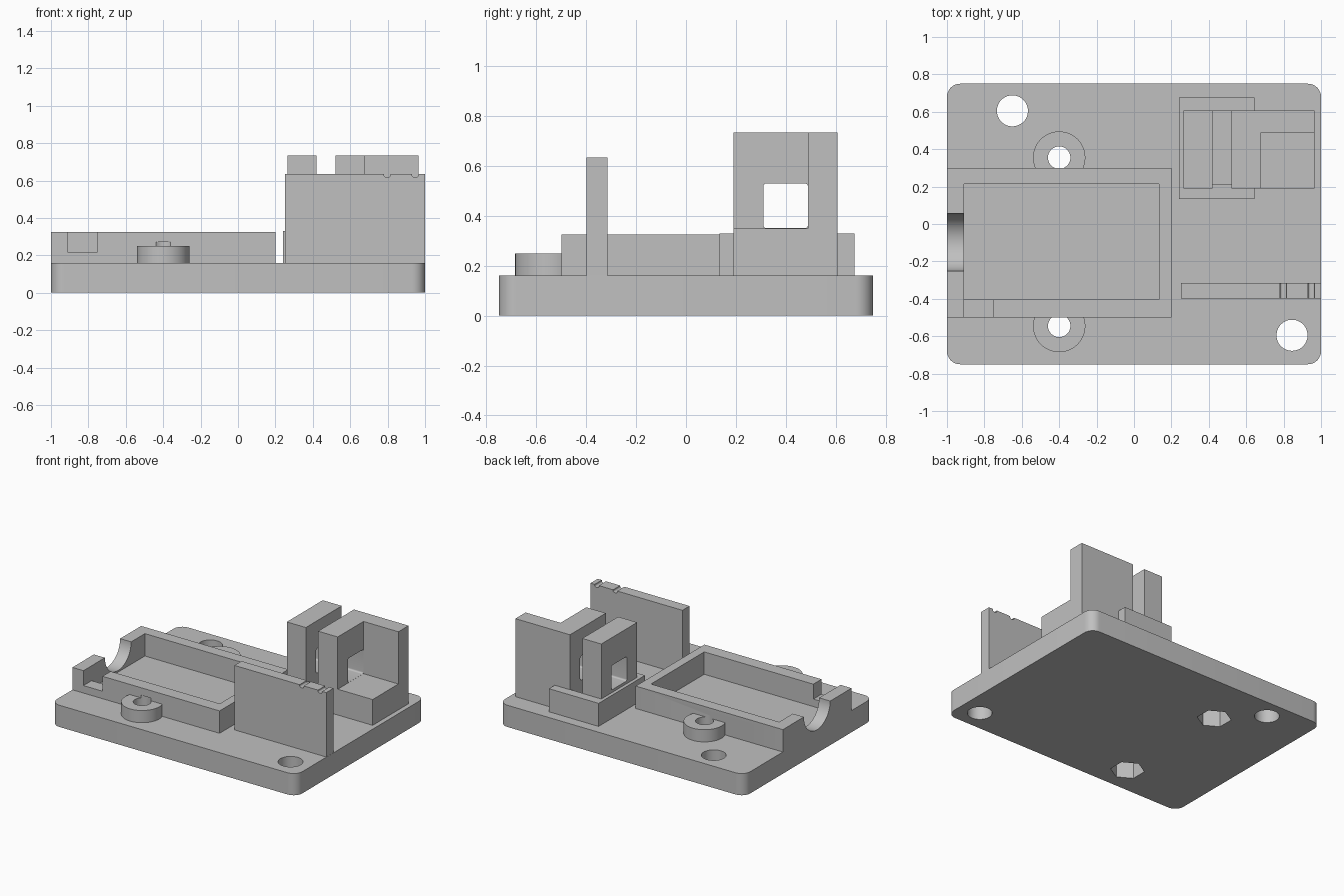
import bpy, bmesh, math
from mathutils import Matrix

cube = bpy.data.objects.get("Cube")
if cube:
    bpy.data.objects.remove(cube, do_unlink=True)

grey = bpy.data.materials.new("light grey plastic")
grey.use_nodes = True
GREY = (0.53, 0.53, 0.53, 1)
grey.diffuse_color = GREY
grey.node_tree.nodes["Principled BSDF"].inputs["Base Color"].default_value = GREY


def finish(name, bm):
    bmesh.ops.recalc_face_normals(bm, faces=bm.faces)
    mesh = bpy.data.meshes.new(name)
    bm.to_mesh(mesh)
    bm.free()
    mesh.materials.append(grey)
    ob = bpy.data.objects.new(name, mesh)
    bpy.context.collection.objects.link(ob)
    return ob


def box(name, x, y, z, round_axis=None, radius=0.0):
    """Box from (min, max) ranges; edges along round_axis may be rounded."""
    bm = bmesh.new()
    bmesh.ops.create_cube(bm, size=1)
    for v in bm.verts:
        v.co = [r[0] if c < 0 else r[1] for c, r in zip(v.co, (x, y, z))]
    if round_axis is not None:
        edges = [e for e in bm.edges
                 if abs((e.verts[0].co - e.verts[1].co).normalized()[round_axis]) > 0.9]
        bmesh.ops.bevel(bm, geom=edges, offset=radius, segments=8,
                        profile=0.5, affect='EDGES')
    return finish(name, bm)


def cylinder(name, centre, radius, length, axis="Z", sides=48, turn=0.0):
    bm = bmesh.new()
    bmesh.ops.create_cone(bm, cap_ends=True, segments=sides, radius1=radius,
                          radius2=radius, depth=length)
    spin = Matrix.Rotation(turn, 4, 'Z')
    if axis != "Z":
        spin = Matrix.Rotation(math.pi / 2, 4, 'Y' if axis == "X" else 'X') @ spin
    bmesh.ops.transform(bm, matrix=Matrix.Translation(centre) @ spin, verts=bm.verts)
    return finish(name, bm)


def cut(target, cutters):
    """Subtract each cutter from the target, then discard the cutters."""
    for c in cutters:
        c.hide_render = True
        mod = target.modifiers.new("cut", 'BOOLEAN')
        mod.operation = 'DIFFERENCE'
        mod.solver = 'EXACT'
        mod.object = c
    bpy.context.view_layer.update()
    done = target.evaluated_get(bpy.context.evaluated_depsgraph_get())
    mesh = bpy.data.meshes.new_from_object(done)
    target.modifiers.clear()
    target.data = mesh
    for c in cutters:
        bpy.data.objects.remove(c, do_unlink=True)


BASE_TOP = 0.16
BOSSES = {"back": (-0.4, 0.355), "front": (-0.4, -0.545)}
parts = []


def screw_holes():
    return [cylinder("screw_cutter", (x, y, 0.085), 0.06, 0.37)
            for x, y in BOSSES.values()]


# Base plate with mounting holes and hexagonal nut pockets underneath
base = box("base_plate", (-1, 1), (-0.75, 0.75), (0, BASE_TOP), 2, 0.07)
mounts = [cylinder("mount_cutter", (x, y, 0.1), 0.083, 0.5)
          for x, y in ((-0.65, 0.605), (0.845, -0.595))]
nuts = [cylinder("nut_cutter", (x, y, 0.04), 0.115, 0.2, sides=6, turn=0)
        for x, y in BOSSES.values()]
cut(base, mounts + nuts + screw_holes())
parts.append(base)

# Screw bosses
for side, (x, y) in BOSSES.items():
    boss = cylinder(side + "_screw_boss", (x, y, 0.205), 0.14, 0.09)
    cut(boss, [cylinder("screw_cutter", (x, y, 0.2), 0.06, 0.4)])
    parts.append(boss)

# Open tray with a half-round cable cradle and a notch in the front wall
tray = box("tray_walls", (-1, 0.2), (-0.5, 0.3), (BASE_TOP, 0.325))
cut(tray, [
    box("pocket_cutter", (-0.91, 0.135), (-0.405, 0.215), (0.05, 0.5)),
    cylinder("cradle_cutter", (-1.01, -0.0975, 0.325), 0.153, 0.2, "X", 64),
    box("notch_cutter", (-0.91, -0.755), (-0.6, -0.35), (0.215, 0.5)),
] + screw_holes())
parts.append(tray)

# Low block under the two uprights, with a slot between them
block = box("slotted_block", (0.24, 0.645), (0.135, 0.675), (BASE_TOP, 0.33))
cut(block, [box("slot_cutter", (0.42, 0.52), (0.21, 0.605), (0.1, 0.5))])
parts.append(block)


def window():
    return box("window_cutter", (0.1, 1.2), (0.31, 0.49), (0.35, 0.53), 0, 0.012)


# Uprights: a plain pillar and an L-shaped one with a shelf
pillar = box("inner_upright", (0.265, 0.42), (0.19, 0.608), (BASE_TOP, 0.735))
cut(pillar, [window()])
parts.append(pillar)

corner = box("corner_upright", (0.52, 0.965), (0.19, 0.608), (BASE_TOP, 0.735))
cut(corner, [box("shelf_cutter", (0.68, 1.2), (0.05, 0.49), (0.35, 1))])
cut(corner, [box("window_cutter", (0.1, 0.8), (0.31, 0.489), (0.351, 0.53), 0, 0.012)])
parts.append(corner)

# Thin front wall with two wire grooves along its top
wall = box("front_wall", (0.25, 0.999), (-0.398, -0.315), (BASE_TOP, 0.635))
cut(wall, [box("groove_cutter", (x - 0.017, x + 0.017), (-0.6, -0.1),
               (0.617, 0.68), 1, 0.012) for x in (0.798, 0.948)])
parts.append(wall)

# Smooth the round walls, keep the corners sharp
bpy.ops.object.select_all(action='DESELECT')
for ob in parts:
    ob.select_set(True)
bpy.context.view_layer.objects.active = base
bpy.ops.object.shade_smooth_by_angle(angle=math.radians(30))
